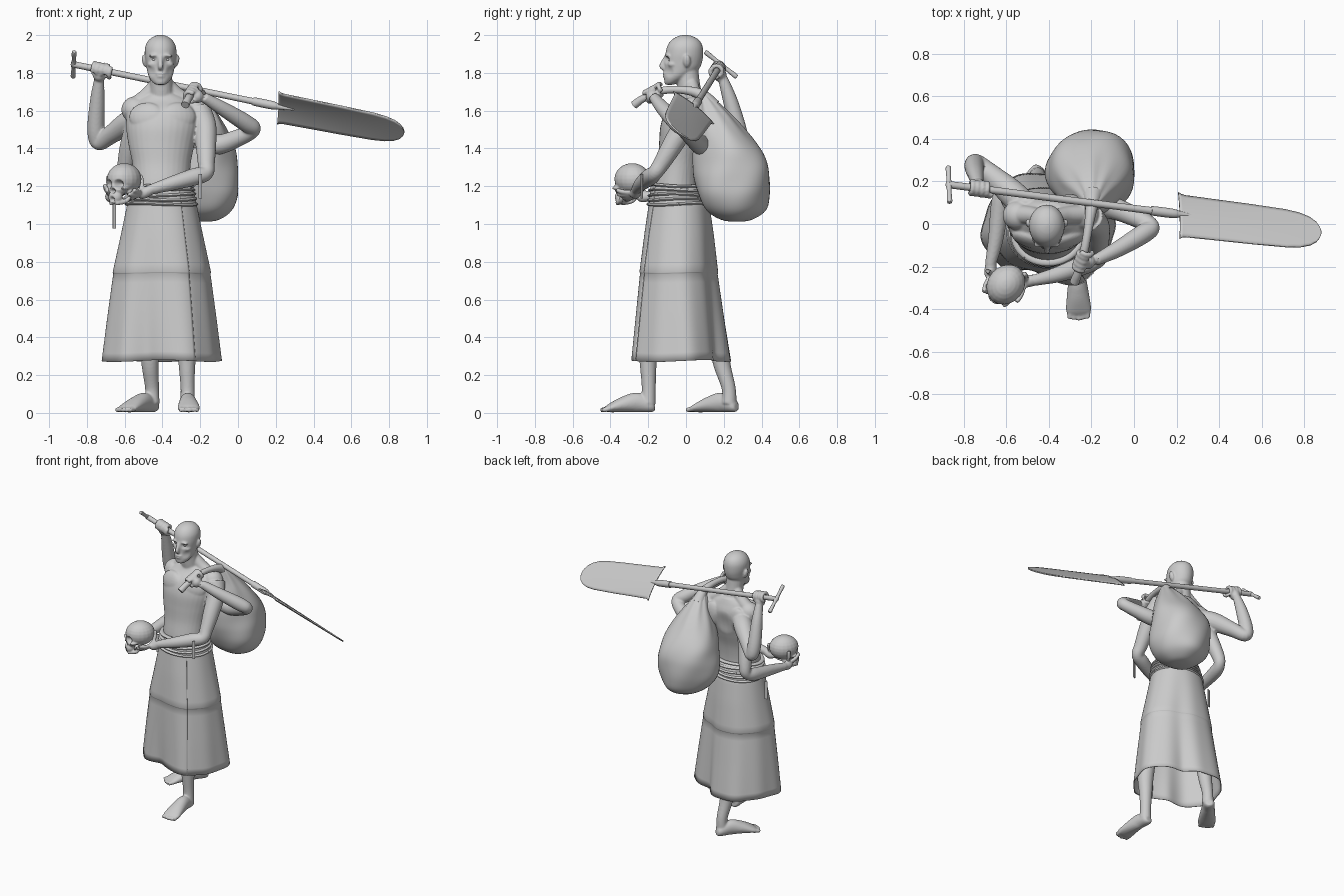
import bpy, bmesh, math
from mathutils import Vector as V, Matrix, Euler


def spline(pts, n):
    """Catmull-Rom through tuples of any length."""
    out = []
    for i in range(len(pts) - 1):
        a, b, c, d = pts[max(i - 1, 0)], pts[i], pts[i + 1], pts[min(i + 2, len(pts) - 1)]
        for k in range(n):
            t = k / n
            out.append([.5 * (2 * q + (r - p) * t + (2 * p - 5 * q + 4 * r - s) * t * t
                              + (3 * q - p - 3 * r + s) * t ** 3) for p, q, r, s in zip(a, b, c, d)])
    return out + [list(pts[-1])]


def loft(bm, pts, seg=20, n=6, up=(0, 0, 1), flat=False, wob=None):
    """Tube through (x, y, z, r[, r2]); flat keeps the rings horizontal."""
    P = spline([p if len(p) == 5 else (*p, p[3]) for p in pts], n)
    u, rings = V(up), []
    for i, p in enumerate(P):
        c = V(p[:3])
        t = (V(P[min(i + 1, len(P) - 1)][:3]) - V(P[max(i - 1, 0)][:3])).normalized()
        if flat:
            u, v = V((0, 1, 0)), V((1, 0, 0))
        else:
            u = (u - t * u.dot(t)).normalized()
            v = u.cross(t)
        ring = []
        for k in range(seg):
            a = 2 * math.pi * k / seg
            f = 1 + (wob(a, c.z) if wob else 0)
            ring.append(bm.verts.new(c + (v * math.cos(a) * max(p[3], .002) + u * math.sin(a) * max(p[4], .002)) * f))
        rings.append(ring)
    for r, s in zip(rings, rings[1:]):
        for k in range(seg):
            bm.faces.new((r[k], r[(k + 1) % seg], s[(k + 1) % seg], s[k]))
    bm.faces.new(rings[0])
    bm.faces.new(rings[-1])


def ball(bm, c, s, rot=(0, 0, 0)):
    bmesh.ops.create_uvsphere(bm, u_segments=20, v_segments=12, radius=1,
                              matrix=Matrix.LocRotScale(V(c), Euler(rot), V(s)))


def finish(name, bm, voxel=0, solid=0):
    bmesh.ops.recalc_face_normals(bm, faces=bm.faces)
    me = bpy.data.meshes.new(name)
    bm.to_mesh(me)
    bm.free()
    ob = bpy.data.objects.new(name, me)
    bpy.context.collection.objects.link(ob)
    if voxel:
        m = ob.modifiers.new("fuse", 'REMESH')
        m.mode, m.voxel_size = 'VOXEL', voxel
        m = ob.modifiers.new("soften", 'SMOOTH')
        m.factor, m.iterations = .5, 4
        dg = bpy.context.evaluated_depsgraph_get()
        me = bpy.data.meshes.new_from_object(ob.evaluated_get(dg))
        ob.modifiers.clear()
        ob.data = me
    if solid:
        m = ob.modifiers.new("thickness", 'SOLIDIFY')
        m.thickness, m.offset = solid, 0
    me.polygons.foreach_set("use_smooth", [True] * len(me.polygons))
    me.set_sharp_from_angle(angle=math.radians(45))
    return ob


def sculpt(ob, c, r, push):
    for v in ob.data.vertices:
        d = (v.co - V(c)).length / r
        if d < 1:
            v.co += V(push) * (1 - d * d) ** 2


def fist(bm, c, axis, wrist):
    c, ax = V(c), V(axis).normalized()
    e1 = V(wrist) - c
    e1 = (e1 - ax * e1.dot(ax)).normalized()
    e2 = ax.cross(e1)
    ball(bm, c + e1 * .03, (.036, .036, .036))
    for i, a0, a1 in ((-1.5, 0, 290), (-.5, 0, 300), (.5, 0, 300), (1.5, 0, 285), (2.3, 0, -170)):
        arc = [math.radians(a0 + (a1 - a0) * k / 6) for k in range(7)]
        loft(bm, [(*(c + ax * i * .024 + (e1 * math.cos(a) + e2 * math.sin(a)) * .03), .0125) for a in arc], 10, 2, ax)


SK = V((-.605, -.288, 1.232))   # skull centre


def cradle(bm, wrist, palm, tips):
    p = V(palm).normalized()
    loft(bm, [(*V(wrist), .026), (*(SK + p * .125), .03), (*(SK + p * .105), .026)], 14)
    for t in tips:
        q = V(t).normalized()
        loft(bm, [(*(SK + p.slerp(q, k / 4) * .106), .0125) for k in range(5)], 10, 3)


# shovel frame
A, B = V((-.87, .185, 1.845)), V((.88, -.04, 1.485))
AX = (B - A).normalized()
W = V((0, -.78, .63))
W = (W - AX * W.dot(AX)).normalized()
N = AX.cross(W)

# body: torso, neck, head
bm = bmesh.new()
loft(bm, [(-.405, -.03, .95, .13, .1), (-.405, -.04, 1.1, .155, .125), (-.405, -.05, 1.2, .15, .12),
          (-.405, -.035, 1.32, .155, .115), (-.405, -.018, 1.42, .175, .125), (-.4, .0, 1.52, .192, .135),
          (-.395, .015, 1.6, .185, .12), (-.395, .033, 1.655, .14, .083), (-.4, .035, 1.69, .075, .065)], 32, flat=True)
loft(bm, [(-.4, .05, 1.6, .075), (-.405, .02, 1.7, .062), (-.41, .005, 1.82, .06)])
loft(bm, [(-.41, -.088, 1.737, .022, .022), (-.41, -.076, 1.75, .042, .038), (-.41, -.05, 1.78, .062, .066),
          (-.41, -.022, 1.82, .073, .09), (-.41, -.014, 1.86, .079, .1), (-.41, -.009, 1.9, .084, .1),
          (-.41, -.006, 1.94, .081, .094), (-.41, -.004, 1.972, .064, .075), (-.41, -.004, 1.993, .036, .042),
          (-.41, -.004, 2.002, .004, .004)], 32, flat=True)
loft(bm, [(-.41, -.1, 1.895, .01), (-.41, -.117, 1.865, .011), (-.41, -.128, 1.836, .014), (-.41, -.115, 1.824, .014)], 12)
ball(bm, (-.41, -.112, 1.796), (.026, .012, .007))
ball(bm, (-.41, -.111, 1.782), (.023, .012, .007))
ball(bm, (-.41, -.1, 1.755), (.024, .016, .014))
for s in (-1, 1):
    ball(bm, (-.41 + s * .034, -.098, 1.892), (.03, .013, .009), (0, s * .1, 0))
    ball(bm, (-.41 + s * .05, -.066, 1.845), (.02, .03, .016))
    ball(bm, (-.41 + s * .085, .005, 1.862), (.013, .02, .034), (0, s * .25, 0))
    ball(bm, (-.40 + s * .085, -.072, 1.57), (.095, .038, .075), (-.25, 0, s * .3))
    ball(bm, (-.40 + s * .1, .105, 1.56), (.07, .035, .085))
    ball(bm, (-.39 + s * .155, .04, 1.605), (.073, .07, .07))
    loft(bm, [(-.405 + s * .03, .03, 1.74, .035), (-.4 + s * .08, .04, 1.68, .042), (-.39 + s * .15, .045, 1.63, .045)])
# four arms
for arm in (
    [(-.52, .09, 1.56, .065), (-.58, .15, 1.535, .064), (-.67, .23, 1.475, .05), (-.737, .285, 1.432, .042),
     (-.752, .275, 1.5, .046), (-.745, .235, 1.65, .039), (-.735, .195, 1.77, .026)],
    [(-.26, .09, 1.46, .07), (-.12, .08, 1.42, .055), (0, .035, 1.455, .046), (.08, -.012, 1.5, .04),
     (.04, -.048, 1.535, .046), (-.08, -.12, 1.61, .038), (-.18, -.17, 1.67, .027)],
    [(-.21, .03, 1.6, .068), (-.175, -.01, 1.52, .06), (-.17, -.07, 1.42, .055), (-.168, -.13, 1.32, .045),
     (-.17, -.165, 1.27, .04), (-.23, -.19, 1.25, .046), (-.35, -.235, 1.215, .038), (-.47, -.265, 1.18, .026)],
    [(-.53, .07, 1.54, .065), (-.575, .12, 1.4, .053), (-.6, .165, 1.27, .043), (-.61, .165, 1.215, .038),
     (-.628, .1, 1.19, .044), (-.65, -.07, 1.165, .036), (-.675, -.19, 1.15, .026)]):
    loft(bm, arm)
fist(bm, A + AX * .145, AX, (-.735, .2, 1.74))
fist(bm, (-.243, -.175, 1.69), (.3, .8, .45), (-.16, -.16, 1.66))
cradle(bm, (-.46, -.263, 1.183), (.8, .15, -.55),
       [(.5, -.75, -.5), (.25, -.7, -.7), (.05, -.5, -.85), (-.2, -.3, -.95), (.8, .5, .25)])
cradle(bm, (-.672, -.18, 1.15), (-.55, .45, -.7),
       [(-.95, -.3, -.25), (-.85, -.4, -.5), (-.6, -.55, -.75), (-.3, -.4, -.9), (-.75, .6, .2)])
# legs and feet
for leg, heel, toe in (
    ([(-.32, -.05, 1.05, .09), (-.29, -.12, .8, .08), (-.275, -.175, .55, .06), (-.27, -.2, .38, .055),
      (-.27, -.2, .25, .044), (-.267, -.197, .13, .037), (-.267, -.2, .05, .04)], V((-.27, -.166, 0)), V((-.258, -.462, 0))),
    ([(-.49, 0, 1.05, .09), (-.49, .05, .8, .08), (-.48, .1, .55, .06), (-.47, .165, .38, .055),
      (-.465, .192, .25, .045), (-.455, .226, .13, .037), (-.455, .228, .05, .04)], V((-.437, .268, 0)), V((-.62, .012, 0)))):
    loft(bm, leg)
    d = toe - heel
    f = lambda t, z, a, b: (heel.x + d.x * t, heel.y + d.y * t, z, a, b)
    loft(bm, [f(0, .035, .02, .02), f(.06, .036, .036, .034), f(.3, .055, .042, .052), f(.55, .045, .052, .042),
              f(.78, .027, .06, .025), f(.86, .02, .055, .016)], 20)
    side = V((-d.y, d.x, 0)).normalized()
    for k in range(-2, 3):
        p, q = heel + d * .8 + side * k * .021, heel + d * (.97 - .015 * abs(k)) + side * k * .021
        loft(bm, [(p.x, p.y, .022, .015), (q.x, q.y, .015, .012)], 10)
for v in bm.verts:
    v.co.z = max(v.co.z, 0)
body = finish("body", bm, .006)
for s in (-1, 1):
    sculpt(body, (-.41 + s * .033, -.1, 1.87), .026, (0, .013, 0))
    sculpt(body, (-.41 + s * .05, -.09, 1.805), .035, (-s * .004, .004, 0))
    bm = bmesh.new()
    ball(bm, (-.41 + s * .033, -.083, 1.87), (.014, .011, .008))
    finish("eye", bm)
sculpt(body, (-.4, .135, 1.52), .09, (0, -.015, 0))

# skull, facing front left
F, S = V((-.64, -.77, 0)), V((.77, -.64, 0))
Z = V((0, 0, 1))
yaw = (0, 0, -math.atan2(.64, .77))
bm = bmesh.new()
ball(bm, SK - F * .004 + Z * .006, (.086, .1, .084), yaw)
ball(bm, SK + F * .055 - Z * .035, (.062, .04, .05), yaw)
ball(bm, SK + F * .068 - Z * .09, (.04, .034, .038), yaw)
for s in (-1, 1):
    ball(bm, SK + F * .055 + S * s * .058 - Z * .042, (.014, .03, .01), yaw)
    loft(bm, [(*(SK + F * .01 + S * s * .055 - Z * .05), .012), (*(SK + F * .03 + S * s * .05 - Z * .105), .013),
              (*(SK + F * .085 + S * s * .015 - Z * .122), .013)], 10)
skull = finish("skull", bm, .005)
for s in (-1, 1):
    sculpt(skull, SK + F * .088 + S * s * .034 - Z * .022, .03, -F * .045)
sculpt(skull, SK + F * .094 - Z * .058, .018, -F * .035)
sculpt(skull, SK + F * .1 - Z * .102, .02, -F * .02)

# wrap skirt, spiralling so the flap overlaps, hollowed between the striding legs
bm = bmesh.new()
prof = [(1.2, .162, .135, -.048), (1.1, .182, .16, -.037), (.95, .212, .186, -.038), (.745, .255, .216, -.04),
        (.738, .252, .213, -.04), (.5, .282, .247, -.034), (.275, .308, .28, -.027)]
cols, a0 = 150, math.radians(-85)
hollow = lambda a, c, w: math.exp(-(math.remainder(a - math.radians(c), 2 * math.pi) / w) ** 2)
rows = []
for p, q in zip(prof, prof[1:] + prof[-1:]):
    for k in range(5 if p is not q else 1):
        z, rx, ry, cy = [m + (n - m) * k / 5 for m, n in zip(p, q)]
        h = (1.2 - z) / .92
        row = []
        for i in range(cols + 1):
            a = a0 + (2 * math.pi + .5) * i / cols
            g = 1 + .02 * (i / cols - .5) + h * (.02 * math.sin(6 * a + 1) + .014 * math.sin(10 * a)
                                                 - .3 * hollow(a, -108, .42) - .28 * hollow(a, 62, .4))
            row.append(bm.verts.new((-.402 + rx * g * math.cos(a), cy + ry * g * math.sin(a),
                                     z + .005 * h * math.sin(3 * a))))
        rows.append(row)
for r, s in zip(rows, rows[1:]):
    for i in range(cols):
        bm.faces.new((r[i], r[i + 1], s[i + 1], s[i]))
finish("wrap_skirt", bm, solid=.005)

# waist sash wraps
bm = bmesh.new()
for i, z in enumerate((1.105, 1.13, 1.155, 1.18, 1.203)):
    rx, ry = .178 - i * .005, .154 - i * .006
    loft(bm, [(-.405 + rx * math.cos(a), -.039 - i * .003 + ry * math.sin(a), z + .005 * math.sin(a * 2 + i), .017, .009)
              for a in [2 * math.pi * k / 24 + i for k in range(25)]], 10, 2)
finish("waist_sash", bm)

# hanging arm ribbons
for c, h in (((-.2, -.235, 1.2), .13), ((-.655, .0, 1.04), .13), ((-.6, .14, 1.41), .12)):
    bm = bmesh.new()
    bmesh.ops.create_cube(bm, size=1, matrix=Matrix.LocRotScale(V(c), Euler((0, 0, .4)), V((.02, .006, h))))
    finish("arm_ribbon", bm)

# sack with gathered neck
bm = bmesh.new()
lump = lambda a, z: .03 * math.sin(3 * a + 9 * z) + .018 * math.sin(5 * a - 17 * z) + max(0, z - 1.42) * .2 * math.sin(9 * a)
loft(bm, [(-.18, .27, 1.012, .01), (-.183, .265, 1.022, .08), (-.19, .26, 1.07, .155), (-.197, .25, 1.15, .203, .187),
          (-.2, .245, 1.24, .21, .2), (-.2, .24, 1.32, .2, .197), (-.2, .22, 1.4, .182, .178), (-.197, .18, 1.5, .135, .135),
          (-.195, .145, 1.59, .082, .085), (-.195, .105, 1.67, .036, .036), (-.196, .095, 1.69, .02, .02)], 48, 5, flat=True, wob=lump)
finish("sack", bm)
bm = bmesh.new()
loft(bm, [(-.195, .135, 1.62, .05), (-.2, .08, 1.685, .03), (-.215, -.02, 1.71, .021), (-.235, -.13, 1.705, .02),
          (-.262, -.225, 1.665, .02), (-.275, -.262, 1.64, .022), (-.28, -.275, 1.63, .022)], 16)
finish("sack_neck", bm)

# shovel
bm = bmesh.new()
pt = lambda t, r: (*(A + AX * t), r)
loft(bm, [pt(0, .017), pt(.3, .017), pt(.95, .017), pt(.98, .022), pt(1.08, .022), pt(1.12, .015), pt(1.2, .004)], 16)
finish("shovel_shaft", bm)
bm = bmesh.new()
loft(bm, [(*(A + W * k * .108), r) for k, r in ((-1, .009), (-.9, .013), (-.3, .011), (0, .016), (.3, .011), (.9, .013), (1, .009))], 12)
finish("shovel_grip", bm)
bm = bmesh.new()
L = (B - A).length
rows = []
for t, w in ((0, .138), (.02, .128), (.05, .124), (.25, .121), (.5, .118), (.75, .112), (.85, .102), (.92, .084),
             (.965, .06), (.99, .032), (1, .008)):
    row = []
    for k in range(-6, 7):
        s = k / 6
        c = A + AX * (L - .685 + .685 * t) + W * w * s + N * (.014 * (s * s - .3) * (1 - t))
        row.append(bm.verts.new(c))
    rows.append(row)
for r, s in zip(rows, rows[1:]):
    for i in range(12):
        bm.faces.new((r[i], r[i + 1], s[i + 1], s[i]))
finish("shovel_blade", bm, solid=.008)
